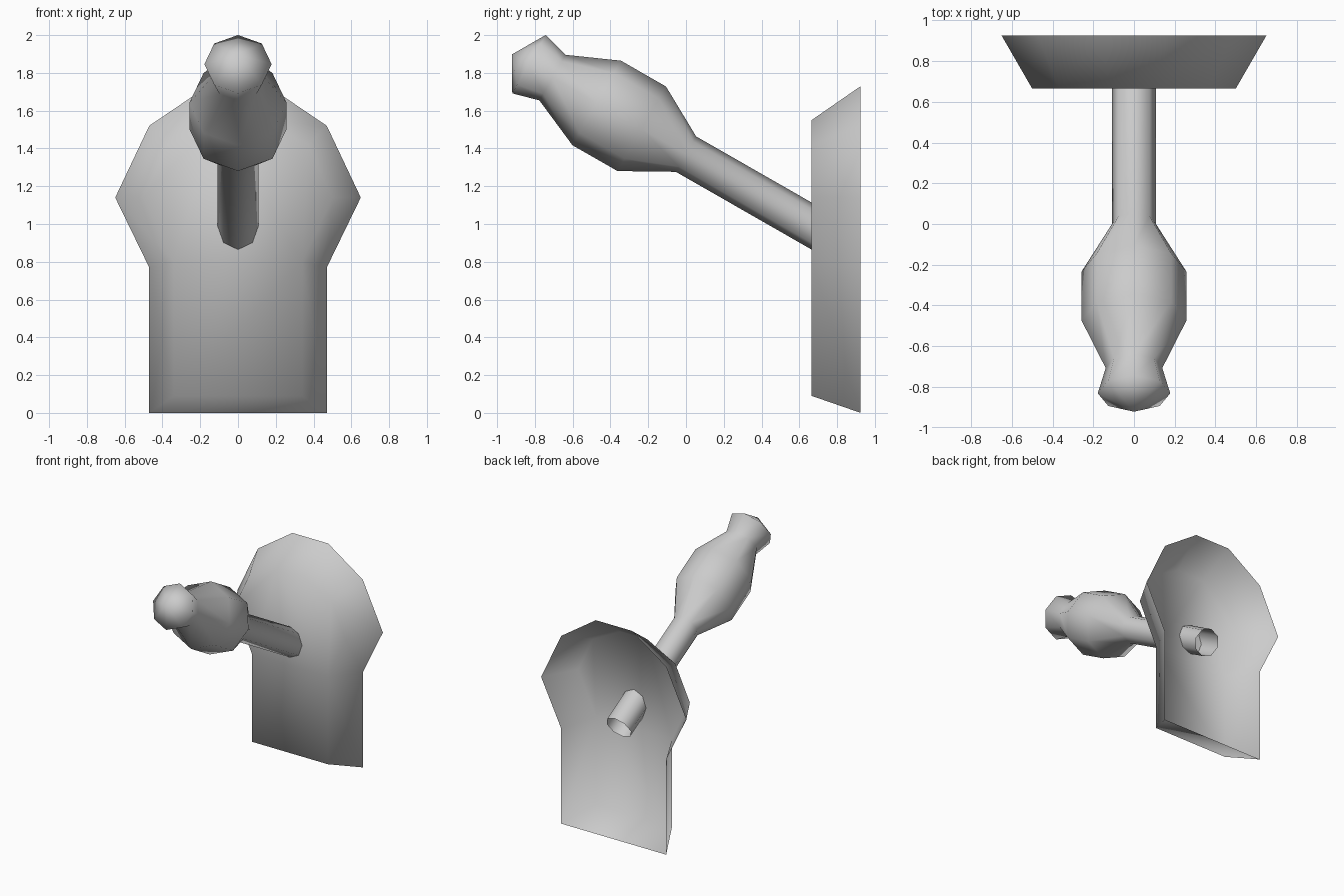
import bpy, bmesh, math
from mathutils import Vector

if "Cube" in bpy.data.objects:
    bpy.data.objects.remove(bpy.data.objects["Cube"])

grey = bpy.data.materials.new("plain grey")
grey.diffuse_color = (0.6, 0.6, 0.6, 1)
grey.use_nodes = True
grey.node_tree.nodes["Principled BSDF"].inputs["Base Color"].default_value = grey.diffuse_color


def finish(name, bm):
    """Turn a bmesh into a smooth shaded object."""
    bmesh.ops.recalc_face_normals(bm, faces=bm.faces)
    for f in bm.faces:
        f.smooth = True
    mesh = bpy.data.meshes.new(name)
    bm.to_mesh(mesh)
    bm.free()
    mesh.materials.append(grey)
    obj = bpy.data.objects.new(name, mesh)
    bpy.context.collection.objects.link(obj)


def bridge(bm, a, b):
    """Join two equal vertex loops with quads."""
    n = len(a)
    for i in range(n):
        j = (i + 1) % n
        bm.faces.new((a[i], a[j], b[j], b[i]))


# Wall plate: hollow dish, open at the back, right half profile mirrored
rim_half = [(0.47, 0), (0.47, 0.77), (0.65, 1.14), (0.47, 1.52), (0.16, 1.73)]
face_half = [(0.34, 0.09), (0.34, 0.80), (0.50, 1.14), (0.37, 1.42), (0.12, 1.55)]


def plate_loop(bm, half, y):
    pts = half + [(-x, z) for x, z in reversed(half)]
    return [bm.verts.new((x, y, z)) for x, z in pts]


bm = bmesh.new()
rim = plate_loop(bm, rim_half, 0.925)
face = plate_loop(bm, face_half, 0.665)
bridge(bm, rim, face)
bm.faces.new(face)
finish("wall_plate", bm)

# Lever: eight-sided turned handle on a tilted axis, open at its inner end
SIDES = 8
tilt = math.radians(29.8)
axis = Vector((0, -math.cos(tilt), math.sin(tilt)))
up = Vector((0, math.sin(tilt), math.cos(tilt)))
side = Vector((1, 0, 0))
origin = Vector((0, 0, 1.37))
# (distance along the axis, radius): shaft, grip, neck, knob
profile = [(-0.99, 0.108), (0, 0.108), (0.27, 0.258), (0.545, 0.258),
           (0.815, 0.139), (0.958, 0.178)]

bm = bmesh.new()
rings = []
for s, r in profile:
    ring = []
    for i in range(SIDES):
        a = 2 * math.pi * i / SIDES
        ring.append(bm.verts.new(
            origin + axis * s + (side * math.cos(a) + up * math.sin(a)) * r))
    rings.append(ring)
for a, b in zip(rings, rings[1:]):
    bridge(bm, a, b)
# Pointed knob cap
tip = bm.verts.new(origin + axis * 1.062)
for i in range(SIDES):
    bm.faces.new((rings[-1][i], rings[-1][(i + 1) % SIDES], tip))
finish("lever_handle", bm)
